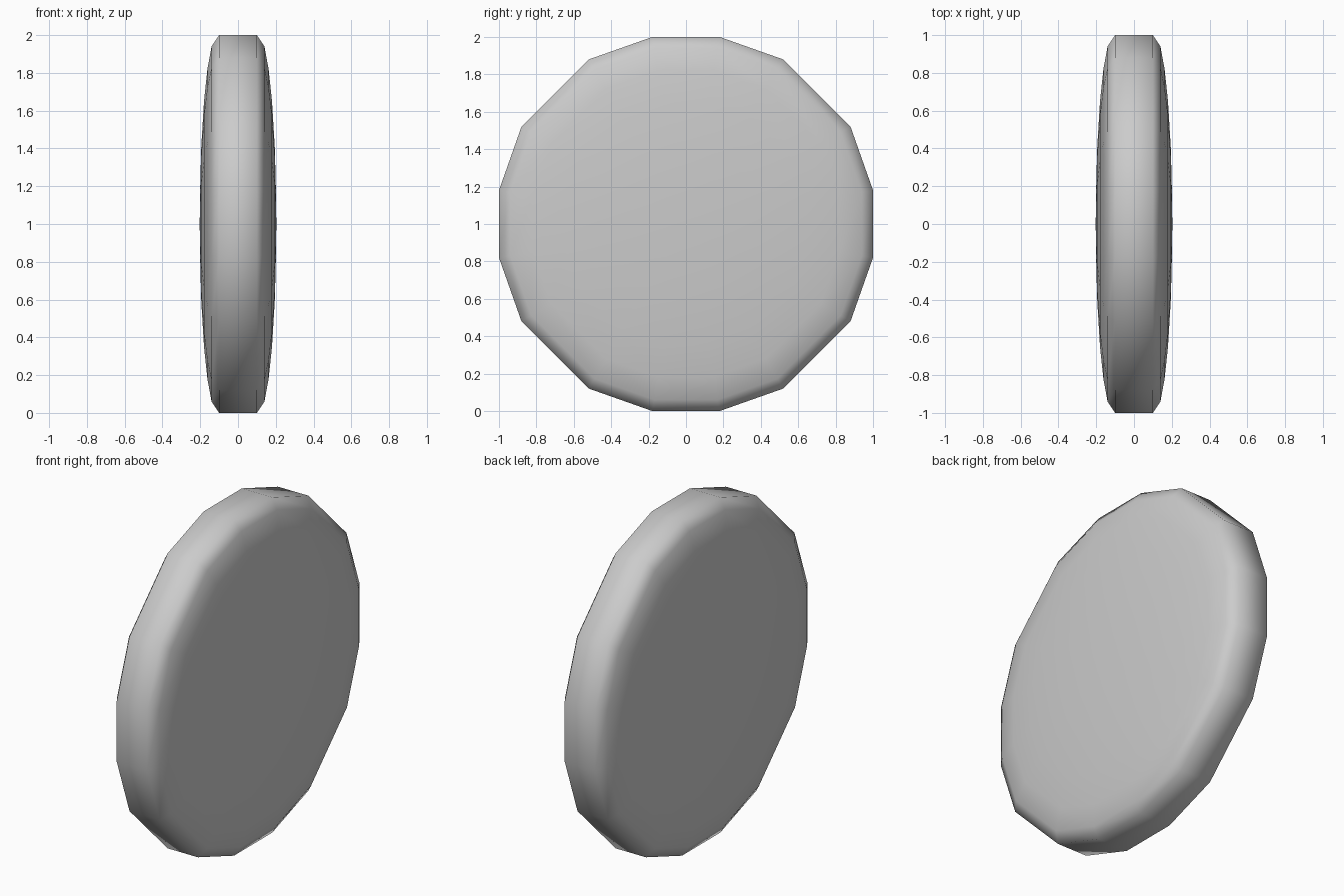
import bpy
import bmesh
from math import sin, cos, radians

cube = bpy.data.objects.get("Cube")
if cube:
    bpy.data.objects.remove(cube, do_unlink=True)


def make_material(name, colour):
    mat = bpy.data.materials.new(name)
    mat.use_nodes = True
    mat.diffuse_color = colour
    mat.node_tree.nodes["Principled BSDF"].inputs["Base Color"].default_value = colour
    return mat


# Sixteen slightly uneven directions around the rim: angle and radius
DIRECTIONS = [(radians(90 * q + a), r) for q in range(4)
              for a, r in ((10.2, 1.016), (30.6, 1.022), (59.4, 1.022), (79.8, 1.016))]

# Half profile from the domed face out to the rim: x offset and radius
HALF = [(0.2, 0.2), (0.195, 0.4), (0.18, 0.65), (0.162, 0.82), (0.14, 0.94), (0.1, 1.0)]
PROFILE = HALF + [(-x, r) for x, r in reversed(HALF)]

# Coin body: rings along x, bridged together and closed by a pole on each face
bm = bmesh.new()
rings = [[bm.verts.new((x, r * s * cos(a), 1 + r * s * sin(a))) for a, s in DIRECTIONS]
         for x, r in PROFILE]
count = len(DIRECTIONS)
for lower, upper in zip(rings, rings[1:]):
    for i in range(count):
        j = (i + 1) % count
        bm.faces.new((lower[i], lower[j], upper[j], upper[i]))
for ring, x in ((rings[0], 0.203), (rings[-1], -0.203)):
    pole = bm.verts.new((x, 0, 1))
    for i in range(count):
        bm.faces.new((ring[i], ring[(i + 1) % count], pole))
bmesh.ops.recalc_face_normals(bm, faces=bm.faces)

mesh = bpy.data.meshes.new("coin_body")
bm.to_mesh(mesh)
bm.free()
mesh.shade_smooth()
mesh.materials.append(make_material("light grey", (0.6, 0.6, 0.6, 1)))
coin = bpy.data.objects.new("coin_body", mesh)
bpy.context.collection.objects.link(coin)
